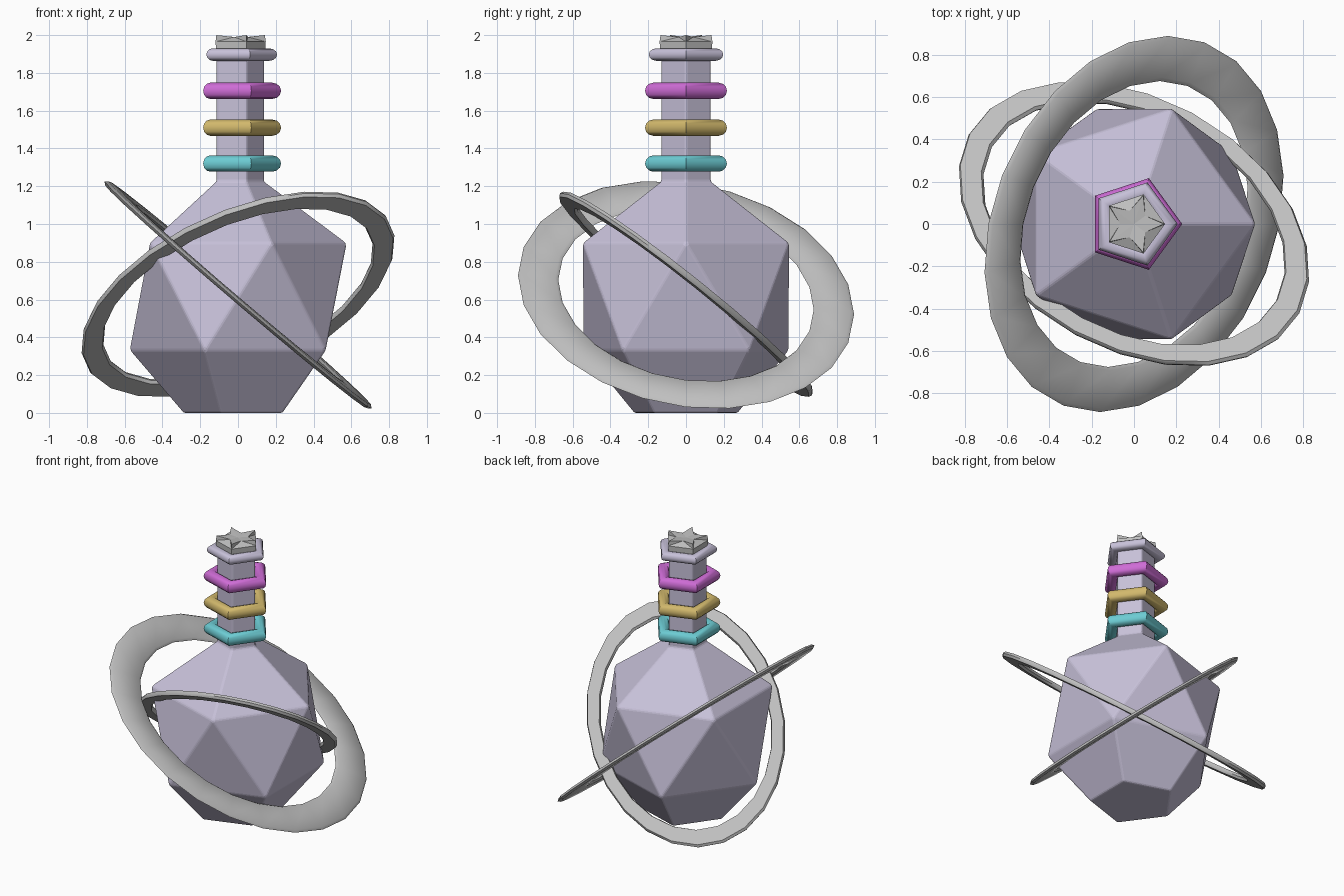
import bpy, bmesh, math
from mathutils import Vector, Matrix

if "Cube" in bpy.data.objects:
    bpy.data.objects.remove(bpy.data.objects["Cube"])


def material(name, rgb):
    m = bpy.data.materials.new(name)
    m.diffuse_color = (*rgb, 1)
    m.use_nodes = True
    m.node_tree.nodes["Principled BSDF"].inputs["Base Color"].default_value = m.diffuse_color
    return m


lilac = material("lilac glass", (0.57, 0.53, 0.69))
grey = material("grey metal", (0.52, 0.52, 0.52))
teal = material("teal", (0.15, 0.60, 0.65))
gold = material("gold", (0.64, 0.48, 0.15))
magenta = material("magenta", (0.62, 0.15, 0.67))


def finish(name, bm, mat, smooth=None):
    bmesh.ops.recalc_face_normals(bm, faces=bm.faces)
    me = bpy.data.meshes.new(name)
    bm.to_mesh(me)
    bm.free()
    ob = bpy.data.objects.new(name, me)
    bpy.context.collection.objects.link(ob)
    me.materials.append(mat)
    if smooth:
        bpy.context.view_layer.objects.active = ob
        ob.select_set(True)
        bpy.ops.object.shade_smooth_by_angle(angle=math.radians(smooth))
        ob.select_set(False)
    return ob


def penta(bm, r, z, turn=0):
    """Ring of five vertices, turned by the given degrees."""
    return [bm.verts.new((r * math.cos(math.radians(72 * i + turn)),
                          r * math.sin(math.radians(72 * i + turn)), z))
            for i in range(5)]


def bridge(bm, a, b):
    n = len(a)
    for i in range(n):
        j = (i + 1) % n
        bm.faces.new((a[i], a[j], b[j], b[i]))


def sweep(bm, frames, profile):
    """Closed loop of profile copies; frames give centre, out and up vectors."""
    loops = [[bm.verts.new(c + o * p + u * q) for p, q in profile]
             for c, o, u in frames]
    for i, loop in enumerate(loops):
        bridge(bm, loop, loops[(i + 1) % len(loops)])


# Bottle: faceted body with a five-sided neck
bm = bmesh.new()
base = penta(bm, 0.29, 0, 36)
low = penta(bm, 0.573, 0.33, 36)
high = penta(bm, 0.575, 0.90)
shoulder = penta(bm, 0.14, 1.225)
rim = penta(bm, 0.14, 1.925)
bm.faces.new(base)
bm.faces.new(rim)
bridge(bm, base, low)
bridge(bm, high, shoulder)
bridge(bm, shoulder, rim)
for i in range(5):
    j = (i + 1) % 5
    bm.faces.new((high[i], low[i], high[j]))
    bm.faces.new((low[i], low[j], high[j]))
bottle = finish("bottle", bm, lilac)
bev = bottle.modifiers.new("soft_edges", "BEVEL")
bev.width = 0.01
bev.segments = 2
bev.limit_method = 'ANGLE'
bev.angle_limit = math.radians(15)


# Five-sided bands around the neck
def neck_band(name, z, major, tube_r, tube_z, mat):
    prof = [(tube_r * math.cos(math.tau * k / 12), tube_z * math.sin(math.tau * k / 12))
            for k in range(12)]
    frames = []
    for i in range(5):
        d = Vector((math.cos(math.tau * i / 5), math.sin(math.tau * i / 5), 0))
        frames.append((d * major + Vector((0, 0, z)), d, Vector((0, 0, 1))))
    bm = bmesh.new()
    sweep(bm, frames, prof)
    finish(name, bm, mat, 40)


neck_band("neck_band_lower", 1.32, 0.182, 0.046, 0.043, teal)
neck_band("neck_band_middle", 1.51, 0.182, 0.046, 0.043, gold)
neck_band("neck_band_upper", 1.705, 0.182, 0.046, 0.043, magenta)
neck_band("bottle_lip", 1.897, 0.165, 0.042, 0.033, lilac)

# Stopper with a raised star on top
bm = bmesh.new()
bottom = penta(bm, 0.142, 1.90)
top = penta(bm, 0.147, 1.965)
tips = penta(bm, 0.142, 2.0)
valleys = penta(bm, 0.066, 1.99, 36)
centre = bm.verts.new((0, 0, 1.985))
bm.faces.new(bottom)
bridge(bm, bottom, top)
for i in range(5):
    j = (i + 1) % 5
    for f in ((centre, tips[i], valleys[i]), (centre, valleys[i], tips[j]),
              (valleys[i], top[i], top[j]), (tips[i], top[i], valleys[i]),
              (tips[j], valleys[i], top[j])):
        bm.faces.new(f)
finish("star_stopper", bm, grey)


# Tilted oval rings circling the body
def orbit_ring(name, normal, first, angle, a, b, inner, half, z):
    n = Vector(normal).normalized()
    u = Vector(first)
    u = (u - n * u.dot(n)).normalized()
    u.rotate(Matrix.Rotation(math.radians(angle), 3, n))
    v = n.cross(u)
    mid, wide = (1 + inner) / 2, (1 - inner) / 2
    prof = [(wide, 0), (wide * 0.85, half), (-wide * 0.85, half),
            (-wide, 0), (-wide * 0.85, -half), (wide * 0.85, -half)]
    frames = []
    for i in range(24):
        t = math.tau * i / 24
        d = u * (a * math.cos(t)) + v * (b * math.sin(t))
        frames.append((d * mid + Vector((0, 0, z)), d, n))
    bm = bmesh.new()
    sweep(bm, frames, prof)
    finish(name, bm, grey, 50)


orbit_ring("wide_orbit_ring", (0.653, -0.03, 0.757), (0.757, 0, -0.653), 39,
           1.0, 0.81, 0.76, 0.014, 0.625)
orbit_ring("narrow_orbit_ring", (-0.11, 0.589, 0.808), (1, 0, 0), -46.6,
           1.0, 0.655, 0.86, 0.017, 0.628)
